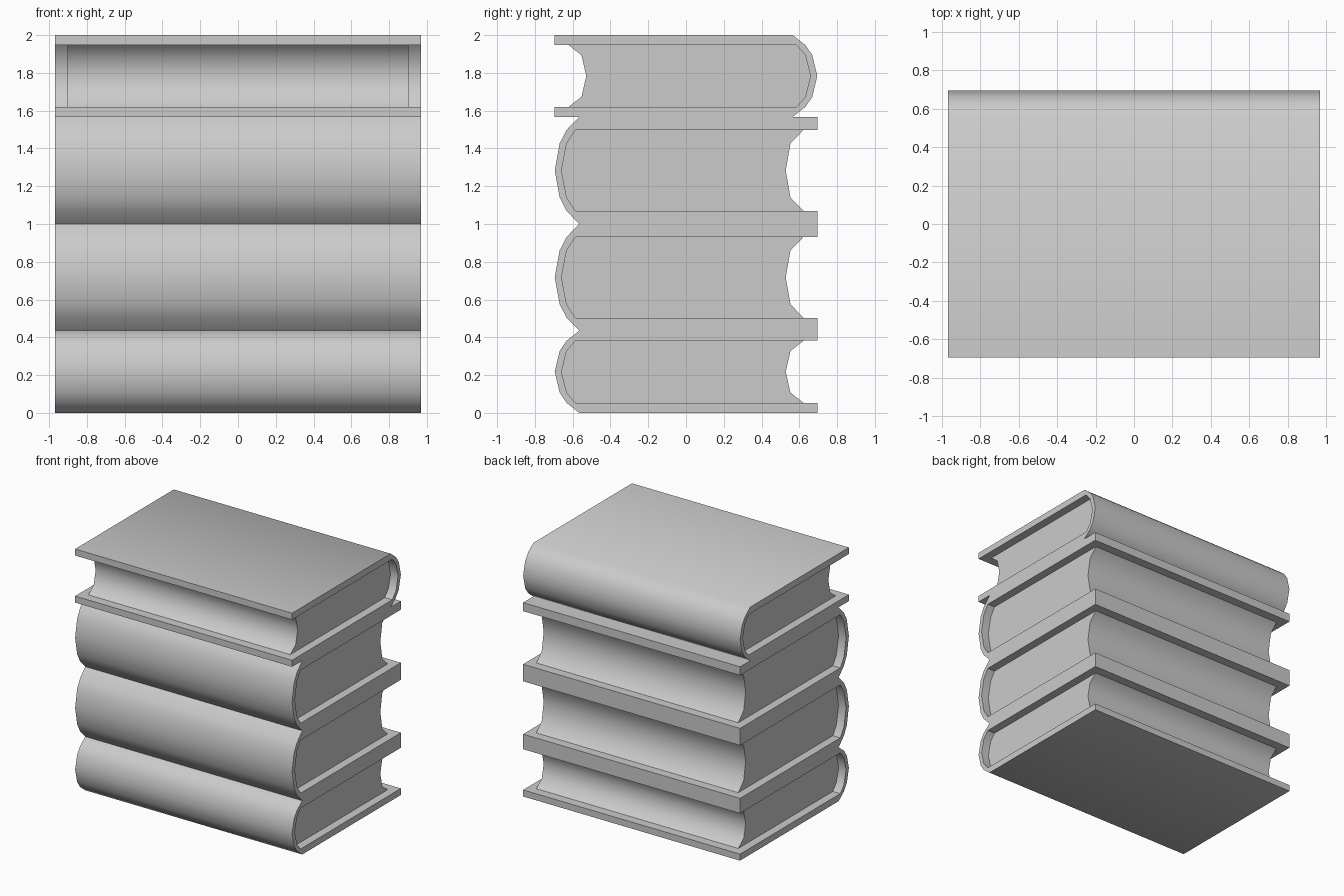
import bpy, bmesh, math

if "Cube" in bpy.data.objects:
    bpy.data.objects.remove(bpy.data.objects["Cube"])

COVER_X, PAGE_X = 0.97, 0.903

# Half profiles as (y, height fraction from book centre), spine towards -y
SPINE_OUT = [(-0.565, 1.0), (-0.632, 0.757), (-0.669, 0.505), (-0.695, 0.0)]
SPINE_IN = [(-0.585, 0.757), (-0.632, 0.505), (-0.659, 0.0)]
FORE_EDGE = [(0.622, 0.757), (0.553, 0.505), (0.528, 0.0)]
BOARD_Y, INNER = 0.695, 0.757


def mirrored(half):
    """Top-to-bottom curve from its upper half."""
    return half + [(y, -z) for y, z in half[-2::-1]]


def extrude_profile(name, points, half_x):
    bm = bmesh.new()
    face = bm.faces.new([bm.verts.new((-half_x, y, z)) for y, z in points])
    ext = bmesh.ops.extrude_face_region(bm, geom=[face])
    moved = [g for g in ext["geom"] if isinstance(g, bmesh.types.BMVert)]
    bmesh.ops.translate(bm, verts=moved, vec=(2 * half_x, 0, 0))
    bmesh.ops.recalc_face_normals(bm, faces=bm.faces)
    mesh = bpy.data.meshes.new(name)
    bm.to_mesh(mesh)
    bm.free()
    obj = bpy.data.objects.new(name, mesh)
    bpy.context.collection.objects.link(obj)
    bpy.ops.object.select_all(action='DESELECT')
    obj.select_set(True)
    bpy.context.view_layer.objects.active = obj
    bpy.ops.object.shade_smooth_by_angle(angle=math.radians(40))


def book(name, z0, z1, side):
    mid, half = (z0 + z1) / 2, (z1 - z0) / 2

    def place(pts):
        return [(side * y, mid + half * z) for y, z in pts]

    # Hard cover: two boards joined by a rounded spine
    cover = ([(BOARD_Y, 1)] + mirrored(SPINE_OUT) + [(BOARD_Y, -1), (BOARD_Y, -INNER)]
             + mirrored(SPINE_IN)[::-1] + [(BOARD_Y, INNER)])
    extrude_profile(name + "_cover", place(cover), COVER_X)

    # Page block: rounded back, hollow fore edge
    pages = mirrored(SPINE_IN) + mirrored(FORE_EDGE)[::-1]
    extrude_profile(name + "_pages", place(pages), PAGE_X)


# Stack from bottom to top; the top book is turned around
book("bottom_book", 0.0, 0.435, 1)
book("lower_middle_book", 0.435, 1.0, 1)
book("upper_middle_book", 1.0, 1.567, 1)
book("top_book", 1.567, 2.0, -1)
